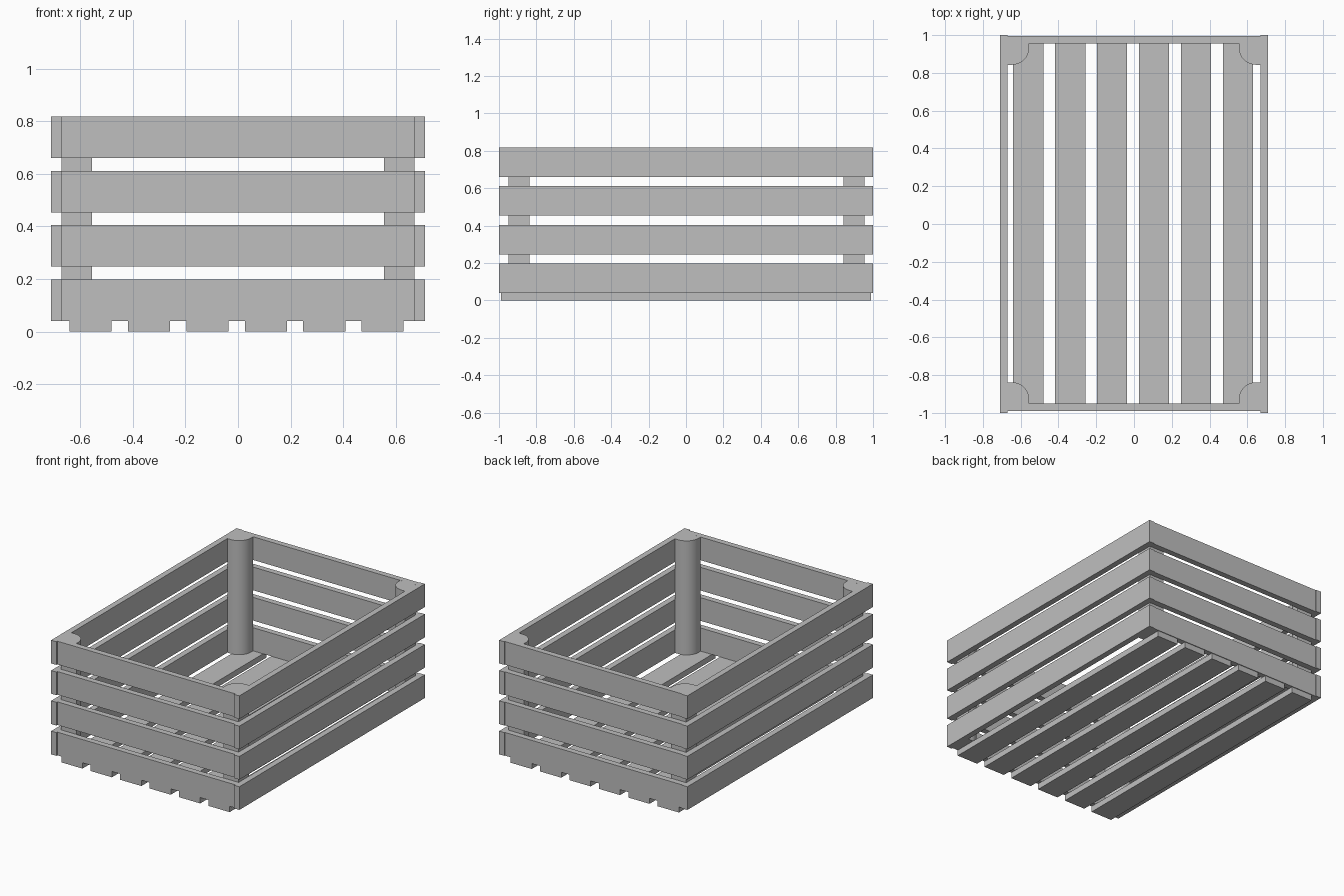
import bpy
import bmesh
from math import cos, sin, pi

cube = bpy.data.objects.get("Cube")
if cube:
    bpy.data.objects.remove(cube, do_unlink=True)

# One plain grey for the whole crate
grey = bpy.data.materials.new("light grey")
grey.use_nodes = True
colour = (0.52, 0.52, 0.52, 1)
grey.diffuse_color = colour
grey.node_tree.nodes["Principled BSDF"].inputs["Base Color"].default_value = colour


def prism(name, outline, z0, z1):
    """Extrude a counter-clockwise outline from z0 up to z1."""
    bm = bmesh.new()
    base = bm.faces.new([bm.verts.new((x, y, z0)) for x, y in outline])
    top = bmesh.ops.extrude_face_region(bm, geom=[base], use_keep_orig=True)["geom"]
    for v in top:
        if isinstance(v, bmesh.types.BMVert):
            v.co.z = z1
    bmesh.ops.recalc_face_normals(bm, faces=bm.faces)
    mesh = bpy.data.meshes.new(name)
    bm.to_mesh(mesh)
    bm.free()
    mesh.materials.append(grey)
    obj = bpy.data.objects.new(name, mesh)
    bpy.context.collection.objects.link(obj)
    return obj


def board(name, x0, x1, y0, y1, z0, z1):
    return prism(name, [(x0, y0), (x1, y0), (x1, y1), (x0, y1)], z0, z1)


# Floor boards
for i in range(6):
    x = -0.64 + i * 0.222
    board(f"floor_board_{i + 1}", x, x + 0.16, -0.99, 0.99, 0, 0.04)

# Wall slats: four levels on each side
for i in range(4):
    z0 = 0.04 + i * 0.2067
    z1 = z0 + 0.158
    board(f"left_slat_{i + 1}", 0.67, 0.71, -1, 1, z0, z1)
    board(f"right_slat_{i + 1}", -0.71, -0.67, -1, 1, z0, z1)
    board(f"front_slat_{i + 1}", -0.67, 0.67, -0.99, -0.95, z0, z1)
    board(f"back_slat_{i + 1}", -0.67, 0.67, 0.955, 0.995, z0, z1)

# Corner posts with a rounded inner edge
radius = 0.09
steps = 16
for side, sx in (("left", 1), ("right", -1)):
    for end, sy, wall in (("front", -1, 0.95), ("back", 1, 0.955)):
        outline = [(0.67, wall), (0.555, wall)]
        for i in range(steps + 1):
            a = pi + i / steps * pi / 2
            outline.append((0.645 + radius * cos(a), wall - 0.022 + radius * sin(a)))
        outline.append((0.67, wall - 0.022 - radius))
        post = prism(f"{end}_{side}_post", [(sx * x, sy * y) for x, y in outline], 0.04, 0.818)
        bpy.ops.object.select_all(action="DESELECT")
        post.select_set(True)
        bpy.context.view_layer.objects.active = post
        bpy.ops.object.shade_smooth_by_angle()
